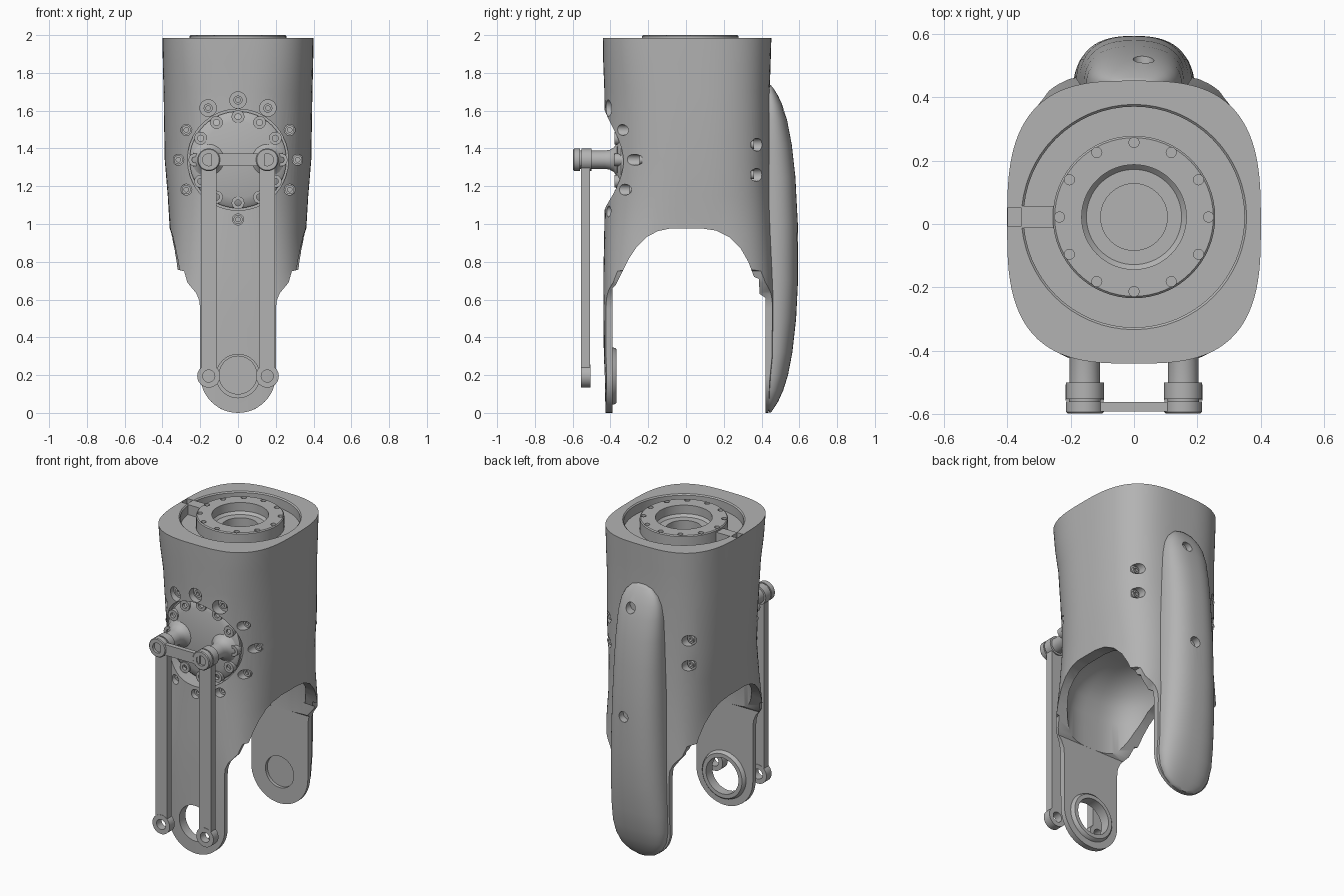
import bpy, bmesh, math
from math import cos, sin, pi

if "Cube" in bpy.data.objects:
    bpy.data.objects.remove(bpy.data.objects["Cube"])

grey = bpy.data.materials.new("satin_grey")
grey.use_nodes = True
grey.diffuse_color = (0.45, 0.45, 0.45, 1)
grey.node_tree.nodes["Principled BSDF"].inputs["Base Color"].default_value = (0.45, 0.45, 0.45, 1)


def skin(bm, rings, closed=False, cap=False):
    """Join rings of points with quads."""
    vs = [[bm.verts.new(p) for p in ring] for ring in rings]
    n = len(vs[0])
    pairs = list(zip(vs, vs[1:])) + ([(vs[-1], vs[0])] if closed else [])
    for a, b in pairs:
        for i in range(n):
            j = (i + 1) % n
            bm.faces.new((a[i], a[j], b[j], b[i]))
    if cap:
        bm.faces.new(vs[0])
        bm.faces.new(vs[-1])


def lathe(bm, profile, u, v, axis="Y", n=40, closed=False):
    """Turn (radius, height) points about a Y or Z axis."""
    rings = []
    for r, h in profile:
        ring = []
        for i in range(n):
            p, q = u + r * cos(2 * pi * i / n), v + r * sin(2 * pi * i / n)
            ring.append((p, h, q) if axis == "Y" else (p, q, h))
        rings.append(ring)
    skin(bm, rings, closed)


def cyl(bm, r, h0, h1, u, v, axis="Y", n=24):
    lathe(bm, [(0, h0), (r, h0), (r, h1), (0, h1)], u, v, axis, n)


def box(bm, x, y, z):
    skin(bm, [[(x[0], y[0], h), (x[1], y[0], h), (x[1], y[1], h), (x[0], y[1], h)] for h in z], cap=True)


def finish(bm, name, angle=35):
    bmesh.ops.remove_doubles(bm, verts=bm.verts, dist=1e-5)
    bmesh.ops.recalc_face_normals(bm, faces=bm.faces)
    me = bpy.data.meshes.new(name)
    bm.to_mesh(me)
    bm.free()
    ob = bpy.data.objects.new(name, me)
    bpy.context.collection.objects.link(ob)
    me.materials.append(grey)
    smooth(ob, angle)
    return ob


def activate(ob):
    bpy.ops.object.select_all(action="DESELECT")
    ob.select_set(True)
    bpy.context.view_layer.objects.active = ob


def smooth(ob, angle=35):
    activate(ob)
    bpy.ops.object.shade_smooth_by_angle(angle=math.radians(angle))


def cut(ob, bm, op="DIFFERENCE"):
    """Apply a boolean with a throwaway cutter."""
    cutter = finish(bm, "cutter")
    cutter.hide_render = True
    mod = ob.modifiers.new("cut", "BOOLEAN")
    mod.operation, mod.solver, mod.object = op, "EXACT", cutter
    activate(ob)
    bpy.ops.object.modifier_apply(modifier=mod.name)
    bpy.data.objects.remove(cutter)


def oval(z, a, yf, yb, nf, nb, n=96):
    """Superellipse section with its own front and back depth and squareness."""
    pts = []
    for i in range(n):
        c, s = cos(2 * pi * i / n), sin(2 * pi * i / n)
        e, b = (nb, yb) if s >= 0 else (nf, yf)
        pts.append((a * math.copysign(abs(c) ** (2 / e), c), b * abs(s) ** (2 / e), z))
    return pts


def front_y(x):
    return -0.435 * (1 - (abs(x) / 0.39) ** 2.2) ** (1 / 2.2)


# Main housing and both legs
bm = bmesh.new()
sections = [(-0.02, .40, -.425, .435, 3.5, 3.5), (.3, .40, -.435, .468, 3.5, 3.5),
            (.6, .385, -.438, .472, 3.4, 3.5), (.75, .365, -.437, .468, 3.2, 3.4),
            (.95, .36, -.433, .46, 2.8, 3.2), (1.15, .372, -.43, .452, 2.35, 3),
            (1.34, .388, -.432, .447, 2.2, 3), (1.7, .394, -.432, .443, 2.5, 3),
            (1.85, .398, -.438, .448, 2.8, 3), (1.985, .40, -.44, .452, 3, 3)]
skin(bm, [oval(*s) for s in sections], cap=True)
housing = finish(bm, "housing")

# Front outline: narrow legs with round ends
half = [(.5, 2.2), (.5, .8), (.285, .75), (.268, .69), (.222, .635), (.205, .595), (.2, .55)]
half += [(.2 * cos(t * pi / 24), .2 - .2 * sin(t * pi / 24)) for t in range(13)]
outline = half + [(-x, z) for x, z in reversed(half[:-1])]
bm = bmesh.new()
skin(bm, [[(x, y, z) for x, z in outline] for y in (-.8, .8)], cap=True)
cut(housing, bm, "INTERSECT")

# Side arch between the legs
arch = [(-.39, -.1), (-.39, .66), (-.37, .68), (-.345, .73), (-.3, .82), (-.26, .88), (-.21, .93),
        (-.15, .962), (-.08, .977), (.08, .977), (.16, .965), (.23, .93), (.29, .87), (.33, .8),
        (.36, .72), (.385, .71), (.39, .63), (.42, .61), (.42, -.1)]
bm = bmesh.new()
skin(bm, [[(x, y, z) for y, z in arch] for x in (-.8, .8)], cap=True)
cut(housing, bm)

# Domed cavity above the arch
bm = bmesh.new()
dome = [(.5, 1), (.88, 1), (.97, .94), (1.03, .84), (1.09, .65), (1.13, .35)]
skin(bm, [oval(z, .31 * k, -.39 * k, .42 * k, 3, 3) for z, k in dome], cap=True)
cut(housing, bm)

# Front motor pocket, top well, edge notch and pivot holes
CY, CZ = 0.022, 1.34
bm = bmesh.new()
cyl(bm, .268, -.8, -.33, 0, CZ, n=64)
cut(housing, bm)
bm = bmesh.new()
lathe(bm, [(0, 1.78), (.15, 1.78), (.15, 1.92), (.348, 1.92), (.348, 1.978), (.357, 1.987), (.357, 2.1), (0, 2.1)],
      0, CY, "Z", 64)
cut(housing, bm)
bm = bmesh.new()
box(bm, (-.398, -.352), (-.008, .052), (1.93, 2.1))
cyl(bm, .115, -.8, -.2, 0, .195, n=48)
cyl(bm, .1, .2, .8, 0, .2, n=48)
cut(housing, bm)

# Screw recesses around the motor and on the back corners
bm, screws = bmesh.new(), bmesh.new()
for k in range(12):
    a = k * pi / 6
    x, z = .316 * cos(a), CZ + .316 * sin(a)
    floor = front_y(x) + .045
    top = sin(a) > .8
    cyl(bm, .044 if top else .029, -.8, floor, x, z)
    lathe(screws, [(.012, floor - .015), (.024, floor - .015), (.024, floor + .01), (.012, floor + .01)],
          x, z, n=20, closed=True)
for x in (-.285, .285):
    for z in (1.26, 1.42):
        cyl(bm, .034, .345, .8, x, z)
        lathe(screws, [(.012, .335), (.022, .335), (.022, .36), (.012, .36)], x, z, n=20, closed=True)
cut(housing, bm)
smooth(housing)
finish(screws, "housing_screws")

# Motor face with bolt pads
bm = bmesh.new()
lathe(bm, [(0, -.32), (.256, -.32), (.256, -.345), (.245, -.355), (.2, -.37), (0, -.372)], 0, CZ, n=64)
for k in range(12):
    a = k * pi / 6
    lathe(bm, [(.016, -.34), (.034, -.34), (.034, -.378), (.016, -.378)],
          .228 * cos(a), CZ + .228 * sin(a), n=20, closed=True)
finish(bm, "motor_face")

# Top hub with stepped bore
bm = bmesh.new()
lathe(bm, [(0, 1.8), (.105, 1.8), (.105, 1.93), (.15, 1.93), (.165, 1.945), (.165, 2), (.25, 2),
           (.256, 1.994), (.256, 1.9), (.14, 1.9), (.14, 1.785), (0, 1.785)], 0, CY, "Z", 64)
hub = finish(bm, "top_hub")
bm = bmesh.new()
for k in range(12):
    cyl(bm, .016, 1.97, 2.1, .235 * cos(k * pi / 6), CY + .235 * sin(k * pi / 6), "Z", 16)
cut(hub, bm)
smooth(hub)
bm = bmesh.new()
box(bm, (-.356, -.25), (-.012, .056), (1.91, 1.984))
finish(bm, "hub_bridge")

# Bearing ring on the inner side of the front leg
bm = bmesh.new()
lathe(bm, [(.115, -.4), (.155, -.4), (.148, -.375), (.14, -.367), (.115, -.367)], 0, .195, n=48, closed=True)
finish(bm, "bearing_ring")

# Long domed cover on the back: (height, half width, outermost y)
stations = [(.003, .03, .45), (.02, .09, .462), (.06, .14, .488), (.12, .172, .515), (.2, .188, .54),
            (.32, .19, .563), (.5, .187, .583), (.7, .182, .593), (1, .172, .592), (1.25, .163, .579),
            (1.42, .157, .56), (1.55, .15, .535), (1.63, .135, .51), (1.68, .11, .487), (1.72, .07, .462),
            (1.735, .025, .449)]
bm = bmesh.new()
rings = []
for z, w, y in stations:
    pts = [(w * math.copysign(abs(cos(t * pi / 28)) ** .8, cos(t * pi / 28)),
            .44 + (y - .44) * sin(t * pi / 28) ** .8, z) for t in range(28)]
    rings.append(pts + [(-w, .44, z)])
skin(bm, rings, cap=True)
cover = finish(bm, "back_cover", 50)
bm = bmesh.new()
cyl(bm, .033, .475, .8, .03, 1.6)
cyl(bm, .033, .545, .8, .03, .93)
cut(cover, bm)
smooth(cover, 50)

# Drive posts, joining bar and twin push rods
bm, rods = bmesh.new(), bmesh.new()
for x in (-.155, .155):
    lathe(bm, [(0, -.34), (.09, -.365), (.065, -.382), (.052, -.405), (.048, -.43), (.048, -.5), (.06, -.5),
               (.06, -.552), (.05, -.552), (.05, -.56), (.06, -.56), (.06, -.592), (.055, -.597),
               (.032, -.597), (.032, -.58), (0, -.58)], x, CZ)
    box(rods, (x - .041, x + .041), (-.555, -.508), (.238, 1.32))
    lathe(rods, [(.032, -.557), (.061, -.557), (.061, -.506), (.032, -.506)], x, .195, closed=True)
box(bm, (-.14, .14), (-.591, -.561), (CZ - .034, CZ + .034))
finish(bm, "drive_posts")
finish(rods, "push_rods")
